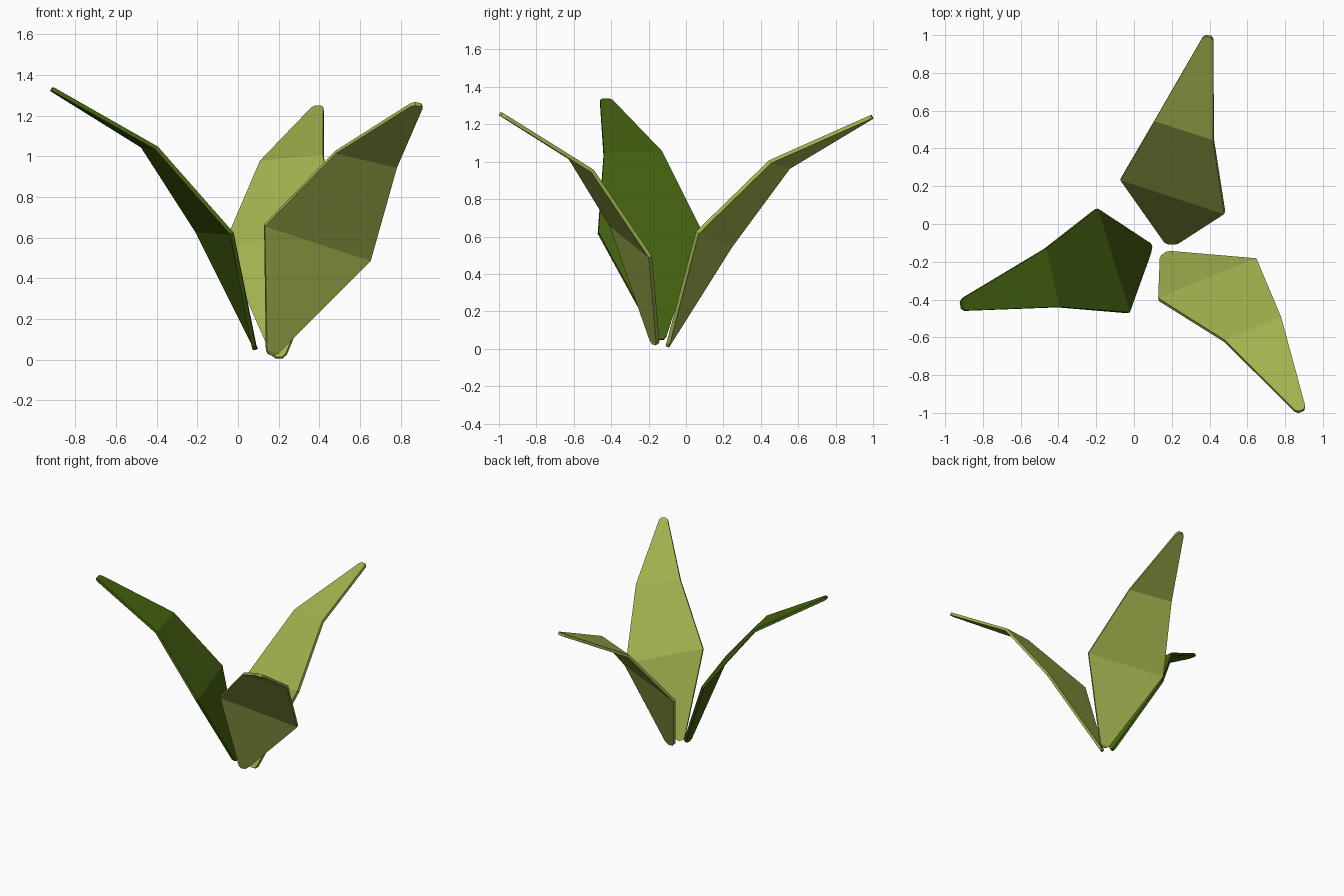
import bpy
from mathutils import Vector

cube = bpy.data.objects.get("Cube")
if cube:
    bpy.data.objects.remove(cube, do_unlink=True)


def material(name, colour):
    mat = bpy.data.materials.new(name)
    mat.use_nodes = True
    mat.diffuse_color = (*colour, 1)
    bsdf = mat.node_tree.nodes["Principled BSDF"]
    bsdf.inputs["Base Color"].default_value = (*colour, 1)
    bsdf.inputs["Roughness"].default_value = 0.9
    return mat


def blunt_end(end, inner):
    """Set an end row back a little and add a narrower row that rounds it off."""
    middle = (end[0] + end[1]) / 2
    cap = [middle.lerp(p, 0.6) for p in end]
    shoulder = [p.lerp(q, 0.03) for p, q in zip(end, inner)]
    return cap, shoulder


def leaf(name, mat, rows):
    """Thin folded blade through pairs of edge points, base to tip."""
    rows = [[Vector(p) for p in row] for row in rows]
    base_cap, base = blunt_end(rows[0], rows[1])
    tip_cap, tip = blunt_end(rows[-1], rows[-2])
    rows = [base_cap, base, *rows[1:-1], tip, tip_cap]
    verts = [p for row in rows for p in row]
    faces = [(i, i + 1, i + 3, i + 2) for i in range(0, len(verts) - 2, 2)]
    mesh = bpy.data.meshes.new(name)
    mesh.from_pydata(verts, [], faces)
    mesh.materials.append(mat)
    obj = bpy.data.objects.new(name, mesh)
    bpy.context.collection.objects.link(obj)
    blade = obj.modifiers.new("blade thickness", 'SOLIDIFY')
    blade.thickness = 0.02
    blade.offset = 0
    return obj


light = material("light olive green", (0.36, 0.44, 0.075))
dark = material("deep green", (0.06, 0.125, 0.005))

# Leaf reaching backwards
leaf("back_leaf", light, [
    [(0.17, -0.10, 0.01), (0.23, -0.10, 0.01)],
    [(-0.07, 0.24, 0.55), (0.48, 0.06, 0.62)],
    [(0.11, 0.55, 0.97), (0.42, 0.45, 1.00)],
    [(0.37, 1.00, 1.24), (0.42, 0.99, 1.24)],
])

# Leaf reaching forwards on the left
leaf("front_leaf", light, [
    [(0.14, -0.18, 0.03), (0.18, -0.15, 0.02)],
    [(0.13, -0.40, 0.66), (0.65, -0.19, 0.49)],
    [(0.48, -0.62, 1.02), (0.78, -0.50, 0.95)],
    [(0.86, -1.00, 1.26), (0.91, -0.98, 1.25)],
])

# Darker leaf reaching to the right
leaf("right_leaf", dark, [
    [(0.09, -0.11, 0.05), (0.08, -0.16, 0.05)],
    [(-0.20, 0.08, 0.63), (-0.03, -0.47, 0.62)],
    [(-0.47, -0.13, 1.05), (-0.40, -0.44, 1.04)],
    [(-0.92, -0.40, 1.33), (-0.91, -0.46, 1.33)],
])
